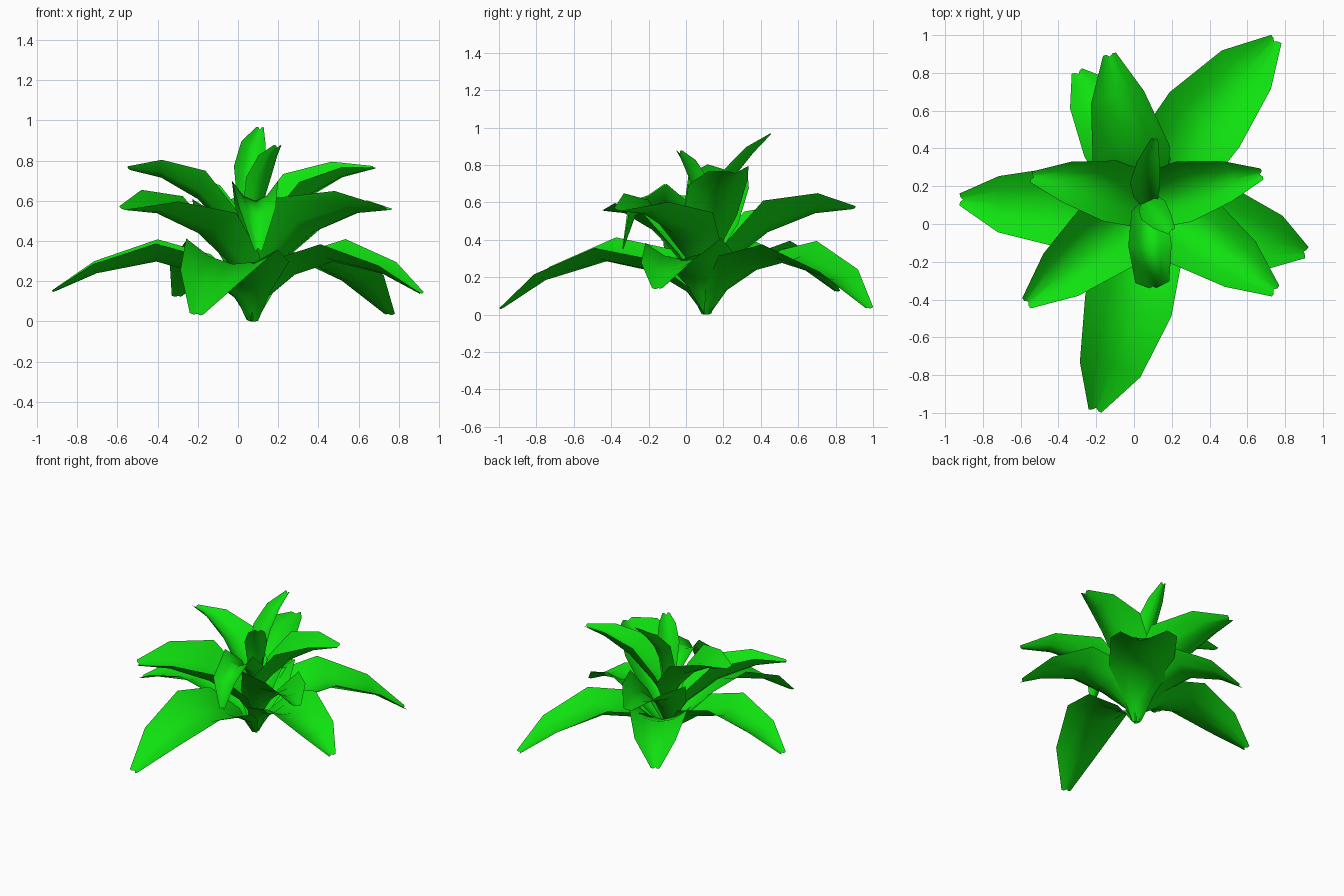
import bpy, bmesh
from mathutils import Vector

cube = bpy.data.objects.get("Cube")
if cube:
    bpy.data.objects.remove(cube, do_unlink=True)

green = bpy.data.materials.new("leaf_green")
green.use_nodes = True
COLOUR = (0.005, 0.76, 0.005, 1)
green.diffuse_color = COLOUR
bsdf = green.node_tree.nodes["Principled BSDF"]
bsdf.inputs["Base Color"].default_value = COLOUR
bsdf.inputs["Roughness"].default_value = 0.8

AXIS = Vector((0.07, 0.11, 0))
UP = Vector((0, 0, 1))
ACROSS = (-1, -0.5, 0, 0.5, 1)


def leaf(name, points, widths, lifts, roll=0.0):
    """Cupped sheet swept along a midrib; roll raises its left edge."""
    heading = points[-1] - points[0]
    heading.z = 0
    heading.normalize()
    side = UP.cross(heading)
    bm = bmesh.new()
    rows = []
    last = len(points) - 1
    for i, (p, w, lift) in enumerate(zip(points, widths, lifts)):
        tangent = (points[min(i + 1, last)] - points[max(i - 1, 0)]).normalized()
        normal = tangent.cross(side).normalized()
        row = []
        for u in ACROSS:
            co = p + (side + UP * roll) * (u * w) + normal * (lift * u * u)
            if i == last and u == 0:
                co -= tangent * 0.015
            row.append(bm.verts.new(co))
        rows.append(row)
    for a, b in zip(rows, rows[1:]):
        for j in range(len(ACROSS) - 1):
            bm.faces.new((a[j], b[j], b[j + 1], a[j + 1])).smooth = True
    # Upper side faces outward
    bm.normal_update()
    if sum(f.normal.z * f.calc_area() for f in bm.faces) < 0:
        bmesh.ops.reverse_faces(bm, faces=bm.faces[:])
    mesh = bpy.data.meshes.new(name)
    bm.to_mesh(mesh)
    bm.free()
    mesh.materials.append(green)
    bpy.context.collection.objects.link(bpy.data.objects.new(name, mesh))


# Each tier: rows of (position along leaf, height, half width, edge lift)
LOWER = [(0.01, 0, 0.03, 0.01), (0.09, 0.12, 0.1, 0.05),
         (0.25, 0.23, 0.225, 0.1), (0.48, 0.285, 0.235, 0.1),
         (0.78, 0.185, 0.165, 0.055), (1, 0.03, 0.035, 0.01)]
MIDDLE = [(0.02, 0.12, 0.04, 0.02), (0.16, 0.28, 0.14, 0.1),
          (0.42, 0.44, 0.21, 0.16), (0.74, 0.54, 0.145, 0.09),
          (1, 0.56, 0.035, 0.01)]
UPPER = [(0.02, 0.3, 0.05, 0.02), (0.19, 0.45, 0.15, 0.1),
         (0.45, 0.61, 0.165, 0.13), (0.74, 0.715, 0.11, 0.07),
         (1, 0.755, 0.03, 0.01)]


def tier_leaf(name, tier, tip, scale=1.0, roll=0.0, bend=0.0):
    tip = Vector(tip)
    drop = tip.z - tier[-1][1]
    flat = tip - AXIS
    flat.z = 0
    left = UP.cross(flat.normalized())
    points = []
    for t, z, w, lift in tier:
        p = AXIS.lerp(tip, t) + left * (bend * 4 * t * (1 - t))
        p.z = z + drop * t ** 3
        points.append(p)
    leaf(name, points, [r[2] * scale for r in tier], [r[3] for r in tier], roll)


# Drooping lower leaves
tier_leaf("lower_front_leaf", LOWER, (-0.205, -0.985, 0.03), roll=-0.12, bend=0.035)
tier_leaf("lower_back_left_leaf", LOWER, (0.75, 0.975, 0.03), roll=0.04, bend=0.035)
tier_leaf("lower_right_leaf", LOWER, (-0.92, 0.13, 0.145), 0.9, -0.05, 0.03)
tier_leaf("lower_left_leaf", LOWER, (0.91, -0.15, 0.135), 0.9, 0.06)
tier_leaf("lower_back_right_leaf", LOWER, (-0.3, 0.805, 0.12), 0.88, bend=-0.03)

# Spreading middle leaves
tier_leaf("middle_back_leaf", MIDDLE, (-0.13, 0.9, 0.565), roll=-0.14, bend=0.02)
tier_leaf("middle_front_right_leaf", MIDDLE, (-0.57, -0.42, 0.555), roll=-0.2)
tier_leaf("middle_front_left_leaf", MIDDLE, (0.75, -0.355, 0.555), roll=-0.16, bend=0.015)

# Raised upper leaves
tier_leaf("upper_right_leaf", UPPER, (-0.545, 0.25, 0.755), roll=0.22, bend=-0.02)
tier_leaf("upper_left_leaf", UPPER, (0.68, 0.265, 0.76), roll=0.12, bend=0.012)


def crown_leaf(name, coords, widths, lifts):
    leaf(name, [Vector(c) for c in coords], widths, lifts)


# Young leaves at the crown
crown_leaf("crown_back_leaf",
           [(0.07, 0.11, 0.36), (0.065, 0.175, 0.58), (0.065, 0.26, 0.74),
            (0.08, 0.36, 0.865), (0.11, 0.455, 0.965)],
           [0.04, 0.065, 0.08, 0.06, 0.018], [0.01, 0.04, 0.06, 0.045, 0.005])
crown_leaf("crown_side_leaf",
           [(0.07, 0.12, 0.38), (0.09, 0.09, 0.56), (0.125, 0.045, 0.7),
            (0.165, -0.005, 0.81), (0.2, -0.04, 0.875)],
           [0.035, 0.06, 0.08, 0.06, 0.025], [0.01, 0.03, 0.04, 0.03, 0.005])
crown_leaf("crown_front_leaf",
           [(0.08, 0.1, 0.34), (0.08, 0.02, 0.5), (0.085, -0.12, 0.6),
            (0.095, -0.27, 0.53), (0.1, -0.335, 0.35)],
           [0.04, 0.09, 0.115, 0.09, 0.02], [0.02, 0.07, 0.1, 0.05, 0.005])
